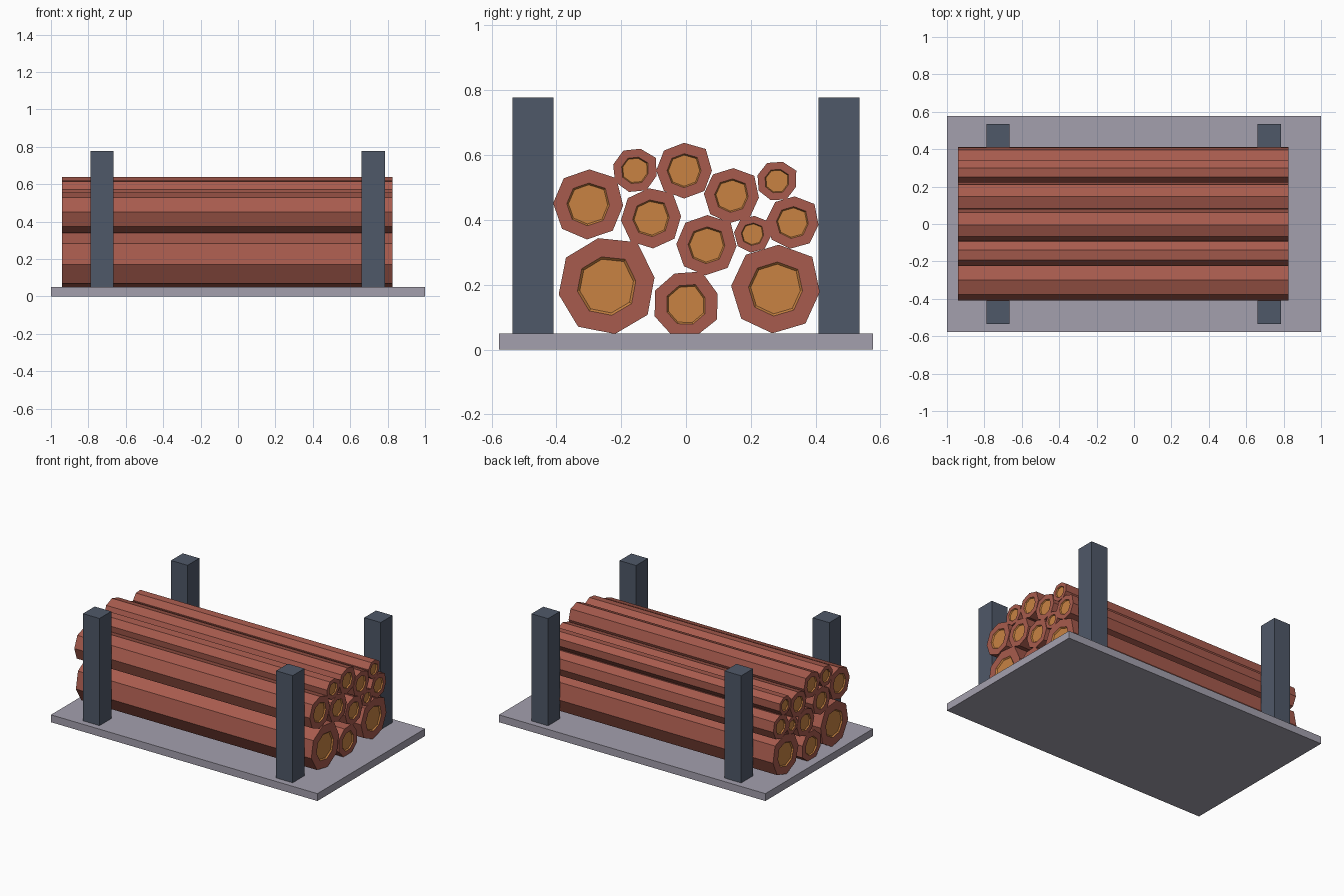
import bpy, bmesh, math

if "Cube" in bpy.data.objects:
    bpy.data.objects.remove(bpy.data.objects["Cube"])


def material(name, rgb):
    m = bpy.data.materials.new(name)
    m.diffuse_color = (*rgb, 1)
    m.use_nodes = True
    m.node_tree.nodes["Principled BSDF"].inputs["Base Color"].default_value = m.diffuse_color
    return m


BARK = material("bark red brown", (0.39, 0.105, 0.075))
HEART = material("heartwood orange", (0.58, 0.225, 0.055))
SLAB = material("slab grey", (0.37, 0.35, 0.42))
STEEL = material("post slate", (0.078, 0.098, 0.14))


def make_object(name, bm, mats):
    bmesh.ops.recalc_face_normals(bm, faces=bm.faces)
    mesh = bpy.data.meshes.new(name)
    bm.to_mesh(mesh)
    bm.free()
    for m in mats:
        mesh.materials.append(m)
    ob = bpy.data.objects.new(name, mesh)
    bpy.context.collection.objects.link(ob)
    return ob


def box(name, lo, hi, mat):
    bm = bmesh.new()
    bmesh.ops.create_cube(bm, size=1)
    for v in bm.verts:
        v.co = [(a + b) / 2 + c * (b - a) for a, b, c in zip(lo, hi, v.co)]
    return make_object(name, bm, [mat])


# Irregular octagon shared by all logs (radius factor per corner)
BULGE = (1.0, 1.1, 1.0, 1.03, 1.0, 1.02, 1.0, 1.02)
X0, X1, RECESS = -0.942, 0.825, 0.008


def log(name, y, z, r, turn):
    """Faceted log with a slightly sunken heartwood disc at both ends."""
    bm = bmesh.new()
    sections = [(X0 + RECESS, 0.56), (X0, 0.61), (X0, 1),
                (X1, 1), (X1, 0.61), (X1 - RECESS, 0.56)]
    rings = []
    for x, s in sections:
        ring = []
        for i, b in enumerate(BULGE):
            a = math.radians(turn - 45 * i)
            # keep the bark from sinking below the slab surface
            ring.append(bm.verts.new((x, y + r * b * s * math.cos(a),
                                      max(0.045, z + r * b * s * math.sin(a)))))
        rings.append(ring)
    for k, (a, b) in enumerate(zip(rings, rings[1:])):
        for i in range(8):
            j = (i + 1) % 8
            f = bm.faces.new((a[i], a[j], b[j], b[i]))
            f.material_index = 1 if k in (0, 4) else 0
    for ring in (rings[0], rings[-1]):
        bm.faces.new(ring).material_index = 1
    make_object(name, bm, [BARK, HEART])


# Base slab
box("base_slab", (-1, -0.577, 0), (1, 0.577, 0.05), SLAB)

# Four upright posts
for xn, x in (("left", -0.727), ("right", 0.723)):
    for yn, s in (("front", -1), ("back", 1)):
        y = s * 0.472
        box(f"{yn}_{xn}_post", (x - 0.062, y - 0.063, 0.045),
            (x + 0.062, y + 0.063, 0.777), STEEL)

# Stacked logs: y, z, radius, rotation of first corner
LOGS = [
    (-0.245, 0.196, 0.150, 100), (0.000, 0.138, 0.103, 110), (0.276, 0.187, 0.137, 86),
    (-0.302, 0.448, 0.108, 88), (-0.108, 0.405, 0.093, 94), (0.063, 0.322, 0.093, 88),
    (0.205, 0.356, 0.057, 84), (0.328, 0.392, 0.081, 85), (-0.158, 0.553, 0.069, 75),
    (-0.006, 0.552, 0.086, 90), (0.140, 0.475, 0.085, 86), (0.280, 0.520, 0.062, 73),
]
for n, spec in enumerate(LOGS, 1):
    log(f"log_{n:02d}", *spec)
